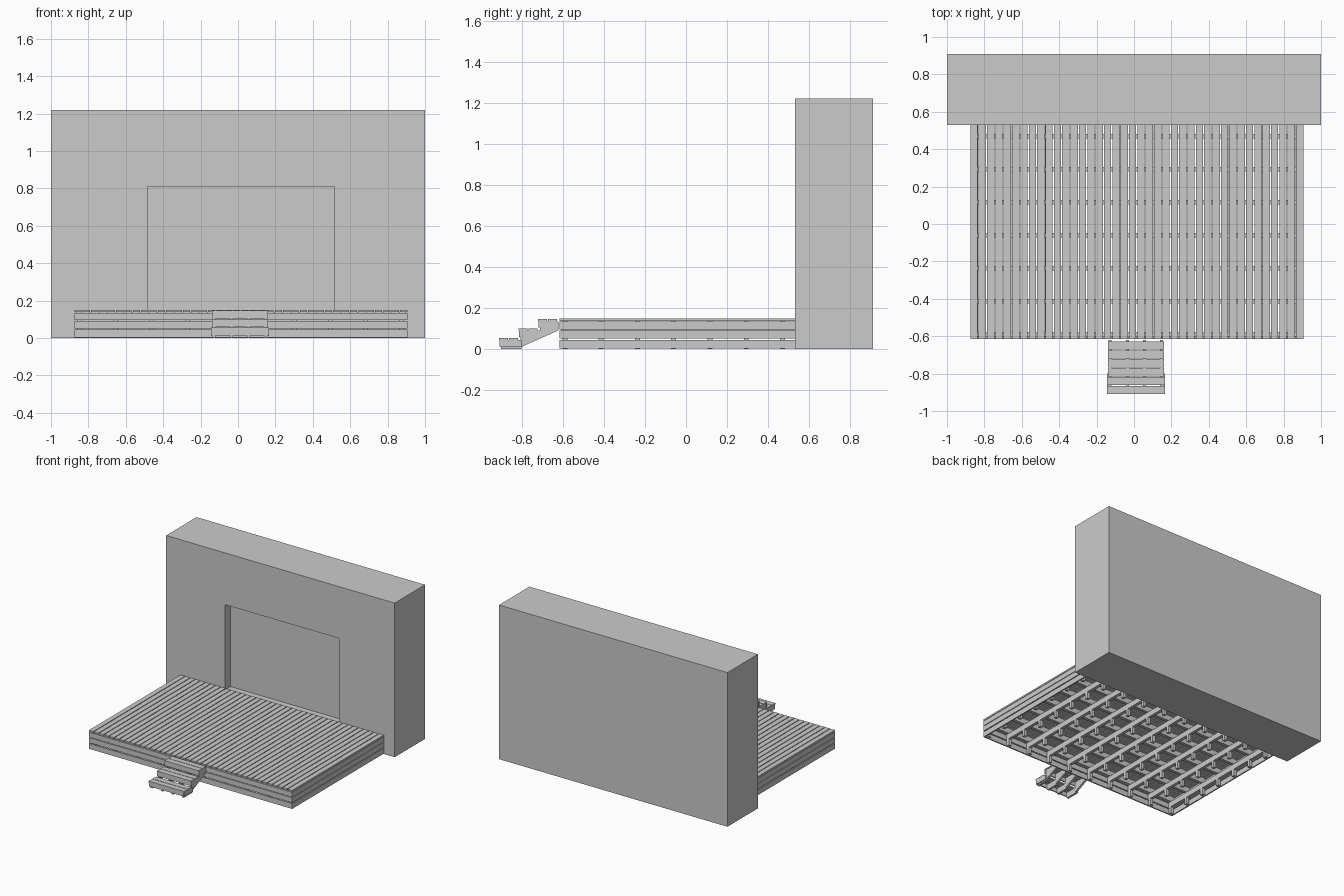
import bpy
import bmesh
from mathutils import Vector

old = bpy.data.objects.get("Cube")
if old:
    bpy.data.objects.remove(old, do_unlink=True)

grey = bpy.data.materials.new("plain grey")
grey.use_nodes = True
colour = (0.6, 0.6, 0.6, 1)
grey.diffuse_color = colour
grey.node_tree.nodes["Principled BSDF"].inputs["Base Color"].default_value = colour


def finish(name, bm):
    bmesh.ops.recalc_face_normals(bm, faces=bm.faces)
    mesh = bpy.data.meshes.new(name)
    bm.to_mesh(mesh)
    bm.free()
    mesh.materials.append(grey)
    obj = bpy.data.objects.new(name, mesh)
    bpy.context.collection.objects.link(obj)
    return obj


def boxes(name, spans):
    """One object from boxes given as (x0, x1, y0, y1, z0, z1)."""
    bm = bmesh.new()
    for x0, x1, y0, y1, z0, z1 in spans:
        lo, hi = Vector((x0, y0, z0)), Vector((x1, y1, z1))
        for v in bmesh.ops.create_cube(bm, size=1)["verts"]:
            v.co = (lo + hi) / 2 + v.co * (hi - lo)
    return finish(name, bm)


def plates(name, profile, centres, width):
    """Extrude a (y, z) profile along x at each centre."""
    bm = bmesh.new()
    for x in centres:
        face = bm.faces.new([bm.verts.new((x - width / 2, y, z)) for y, z in profile])
        out = bmesh.ops.extrude_face_region(bm, geom=[face])["geom"]
        verts = [g for g in out if isinstance(g, bmesh.types.BMVert)]
        bmesh.ops.translate(bm, verts=verts, vec=(width, 0, 0))
    return finish(name, bm)


def spread(a, b, n):
    return [a + (b - a) * i / (n - 1) for i in range(n)]


# Back wall with a shallow rectangular recess
wall = boxes("back_wall", [(-1, 1, 0.53, 0.91, 0, 1.22)])
cutter = boxes("recess_cutter", [(-0.485, 0.515, 0.4, 0.60, 0.135, 0.81)])
cutter.hide_render = True
cut = wall.modifiers.new("recess", "BOOLEAN")
cut.operation = "DIFFERENCE"
cut.solver = "EXACT"
cut.object = cutter
bpy.context.view_layer.objects.active = wall
bpy.ops.object.modifier_apply(modifier=cut.name)
bpy.data.objects.remove(cutter, do_unlink=True)

# Deck boards running front to back
left, right, front, back = -0.875, 0.905, -0.615, 0.53
count, gap = 40, 0.006
pitch = (right - left + gap) / count
boxes("deck_boards", [(left + i * pitch, left + (i + 1) * pitch - gap,
                       front, back, 0.138, 0.15) for i in range(count)])

# Three rows of skirting boards around the open sides
t = 0.01
rows = [(0.003, 0.045), (0.052, 0.091), (0.096, 0.134)]
skirt = []
for z0, z1 in rows:
    skirt += [(left, right, front, front + t, z0, z1),
              (left, left + t, front + t, back, z0, z1),
              (right - t, right, front + t, back, z0, z1)]
boxes("deck_skirting", skirt)

# Underframe: joists, cross beams and short posts at the crossings
ys = spread(-0.59, 0.47, 7)
xs = spread(left + 0.03, right - 0.03, 10)
w = 0.012
boxes("deck_joists", [(left + t, right - t, y - w, y + w, 0.095, 0.138) for y in ys])
boxes("deck_beams", [(x - w, x + w, front + t, back, 0.052, 0.095) for x in xs])
boxes("deck_posts", [(x - w, x + w, y - w, y + w, 0, 0.052) for x in xs for y in ys])

# Step stringers with a sloping underside
x_min, x_max = -0.14, 0.16
plates("step_stringers",
       [(-0.9, 0), (-0.8, 0), (-0.8, 0.012), (-0.62, 0.092), (-0.62, 0.136),
        (-0.71, 0.136), (-0.71, 0.092), (-0.805, 0.092), (-0.805, 0.045), (-0.9, 0.045)],
       spread(x_min + 0.012, x_max - 0.012, 4), 0.016)

# Two tread boards and one riser board per step
treads, risers = [], []
for i, top in enumerate([0.055, 0.1, 0.146]):
    y = -0.91 + i * 0.095
    side = 0.005 if i == 0 else 0
    for k in range(2):
        y0 = y + k * 0.048
        treads.append((x_min - side, x_max + side, y0, y0 + 0.044, top - 0.01, top))
    risers.append((x_min, x_max, y + 0.002, y + 0.011, top - 0.041, top - 0.01))
boxes("step_treads", treads)
boxes("step_risers", risers)

# Side cheeks closing the lowest step
boxes("step_cheeks", [(x - 0.005, x + 0.005, -0.905, -0.8, 0.01, 0.045)
                      for x in (x_min, x_max)])
